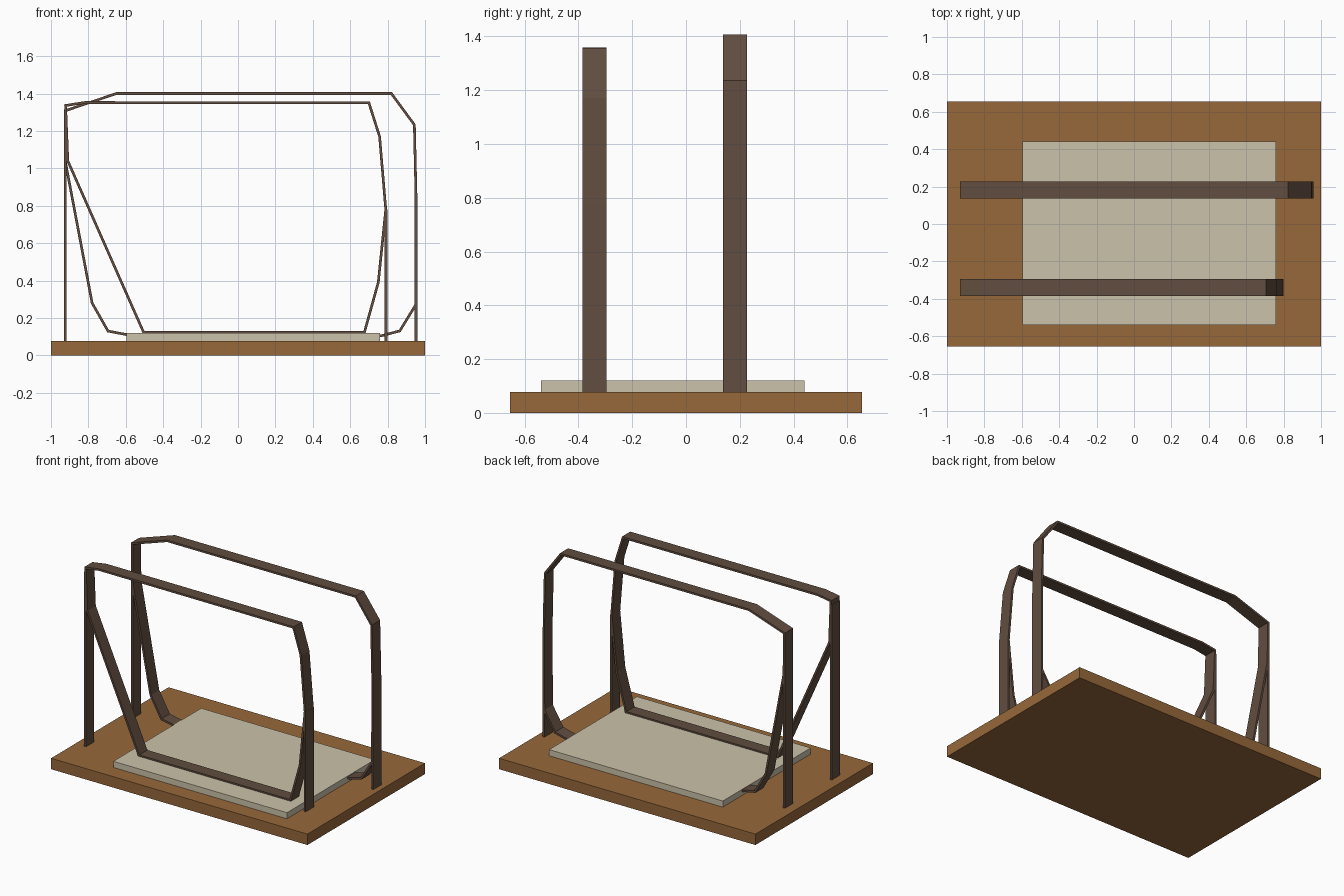
import bpy, bmesh
from mathutils import Vector

if "Cube" in bpy.data.objects:
    bpy.data.objects.remove(bpy.data.objects["Cube"])

def material(name, rgb):
    m = bpy.data.materials.new(name)
    m.diffuse_color = (*rgb, 1)
    m.use_nodes = True
    m.node_tree.nodes["Principled BSDF"].inputs["Base Color"].default_value = m.diffuse_color
    return m

WOOD = material("brown wood", (0.305, 0.138, 0.042))
CREAM = material("cream pad", (0.60, 0.54, 0.405))
BAND = material("dark bronze", (0.119, 0.074, 0.050))

def finish(name, bm, mat):
    bmesh.ops.recalc_face_normals(bm, faces=bm.faces)
    me = bpy.data.meshes.new(name)
    bm.to_mesh(me)
    bm.free()
    me.materials.append(mat)
    bpy.context.collection.objects.link(bpy.data.objects.new(name, me))

def box(name, lo, hi, mat):
    bm = bmesh.new()
    bmesh.ops.create_cube(bm, size=1)
    for v in bm.verts:
        v.co = [lo[i] if v.co[i] < 0 else hi[i] for i in range(3)]
    finish(name, bm, mat)

def band(name, pts, y0, y1, t=0.014):
    """Closed flat strip following an x-z outline, with mitred corners."""
    pts = [Vector(p) for p in pts]
    n = len(pts)
    bm = bmesh.new()
    rings = []
    for i, p in enumerate(pts):
        a = (p - pts[i - 1]).normalized()
        b = (pts[(i + 1) % n] - p).normalized()
        na, nb = Vector((-a.y, a.x)), Vector((-b.y, b.x))
        m = (na + nb).normalized()
        m *= t / 2 / m.dot(na)
        o, q = p + m, p - m
        rings.append([bm.verts.new((c.x, y, c.y))
                      for c, y in ((o, y0), (o, y1), (q, y1), (q, y0))])
    for i in range(n):
        r, s = rings[i], rings[(i + 1) % n]
        for k in range(4):
            j = (k + 1) % 4
            bm.faces.new((r[k], r[j], s[j], s[k]))
    finish(name, bm, BAND)

# Base board and pad
box("base_board", (-1, -0.655, 0), (1, 0.655, 0.077), WOOD)
box("pad", (-0.595, -0.54, 0.077), (0.76, 0.44, 0.12), CREAM)

# Bent metal loops
FRONT, BACK = (-0.385, -0.295), (0.137, 0.227)
band("front_loop", [(-0.505, 0.124), (0.676, 0.124), (0.75, 0.39), (0.79, 0.78),
                    (0.757, 1.17), (0.70, 1.35), (-0.82, 1.352), (-0.922, 1.336),
                    (-0.91, 1.04)], *FRONT)
band("back_loop", [(-0.59, 0.11), (0.77, 0.106), (0.865, 0.131), (0.95, 0.27),
                   (0.952, 0.84), (0.943, 1.233), (0.82, 1.40), (-0.65, 1.40),
                   (-0.924, 1.308), (-0.92, 1.02), (-0.78, 0.28), (-0.695, 0.13)], *BACK)

# Upright posts
for name, x, top, (y0, y1) in (("front_left_post", -0.924, 1.31, FRONT),
                               ("front_right_post", 0.791, 0.78, FRONT),
                               ("back_left_post", -0.924, 1.308, BACK),
                               ("back_right_post", 0.952, 0.84, BACK)):
    box(name, (x - 0.007, y0, 0.077), (x + 0.007, y1, top), BAND)
